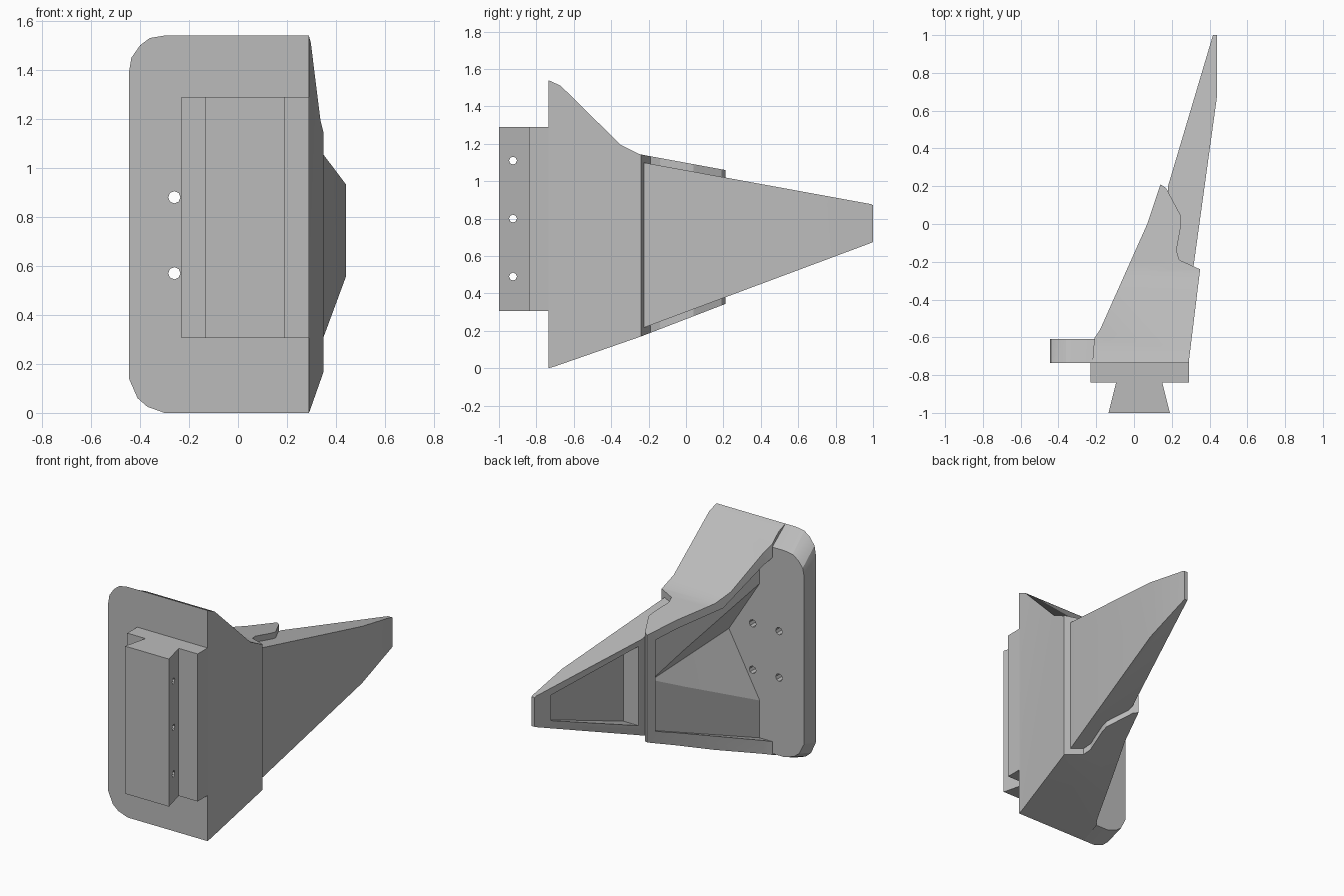
import bpy, bmesh, math
from mathutils import Vector, Matrix

cube = bpy.data.objects.get("Cube")
if cube:
    bpy.data.objects.remove(cube)

grey = bpy.data.materials.new("plain grey")
grey.use_nodes = True
grey.diffuse_color = (0.5, 0.5, 0.5, 1)
grey.node_tree.nodes["Principled BSDF"].inputs["Base Color"].default_value = (0.5, 0.5, 0.5, 1)


def finish(name, bm):
    bmesh.ops.recalc_face_normals(bm, faces=bm.faces)
    mesh = bpy.data.meshes.new(name)
    bm.to_mesh(mesh)
    bm.free()
    mesh.materials.append(grey)
    obj = bpy.data.objects.new(name, mesh)
    bpy.context.collection.objects.link(obj)
    return obj


def loft(name, start, end):
    """Solid between two matching outlines of 3D points."""
    bm = bmesh.new()
    a = [bm.verts.new(p) for p in start]
    b = [bm.verts.new(p) for p in end]
    bm.faces.new(a)
    bm.faces.new(b)
    for i in range(len(a)):
        j = (i + 1) % len(a)
        bm.faces.new((a[i], a[j], b[j], b[i]))
    return finish(name, bm)


def plan_prism(name, pts, z0, z1):
    return loft(name, [(x, y, z0) for x, y in pts], [(x, y, z1) for x, y in pts])


def side_prism(name, pts, near, far):
    """Side outline (y, z) swept between two x positions given as functions of y."""
    return loft(name, [(near(y), y, z) for y, z in pts], [(far(y), y, z) for y, z in pts])


def hull(name, pts):
    bm = bmesh.new()
    for p in pts:
        bm.verts.new(p)
    bmesh.ops.convex_hull(bm, input=bm.verts)
    return finish(name, bm)


def hole(centre, axis, radius, depth):
    bm = bmesh.new()
    turn = Matrix.Rotation(math.pi / 2, 4, axis)
    bmesh.ops.create_cone(bm, cap_ends=True, segments=8, radius1=radius, radius2=radius,
                          depth=depth, matrix=Matrix.Translation(Vector(centre)) @ turn)
    return finish("hole_cutter", bm)


def combine(obj, tool, operation):
    """Apply a boolean and discard the helper."""
    tool.hide_render = True
    mod = obj.modifiers.new("cut", "BOOLEAN")
    mod.operation, mod.object, mod.solver = operation, tool, "EXACT"
    bpy.context.view_layer.update()
    result = bpy.data.meshes.new_from_object(obj.evaluated_get(bpy.context.evaluated_depsgraph_get()))
    obj.modifiers.clear()
    obj.data = result
    bpy.data.objects.remove(tool)


# Mounting plate: rounded on the free edge, narrowing towards the back
front = [(0.29, 0), (-0.3, 0), (-0.37, 0.025), (-0.41, 0.06), (-0.445, 0.14),
         (-0.445, 1.39), (-0.435, 1.45), (-0.4, 1.5), (-0.36, 1.53), (-0.3, 1.54), (0.29, 1.54)]
back = [(x, 0.05 + z * 0.895) for x, z in front]
plate = loft("mounting_plate", [(x, -0.735, z) for x, z in front], [(x, -0.61, z) for x, z in back])

# Body: plan shape trimmed by the sloping side outline
body = plan_prism("bracket_body", [
    (0.29, -0.73), (0.35, -0.24), (0.24, -0.19), (0.225, -0.14), (0.25, 0), (0.25, 0.04),
    (0.17, 0.19), (0.14, 0.21), (0.07, 0), (-0.18, -0.56), (-0.21, -0.605), (-0.22, -0.73)], -0.1, 1.7)
combine(body, side_prism("side_trim", [
    (-0.735, 0), (-0.7, 0.01), (-0.24, 0.17), (0.3, 0.378), (0.3, 1.043), (-0.2, 1.135),
    (-0.25, 1.145), (-0.35, 1.195), (-0.67, 1.51), (-0.735, 1.54)],
    lambda y: -0.6, lambda y: 0.6), "INTERSECT")
combine(body, plate, "UNION")

# Open pocket behind the plate: shallow recess, then a deep tapering trough
combine(body, side_prism("recess_cutter", [
    (-0.61, 0.13), (0.15, 0.4), (0.15, 1.01), (-0.3, 1.1), (-0.61, 1.36)],
    lambda y: 0.345 * y - 0.3, lambda y: 0.345 * y + 0.093), "DIFFERENCE")
combine(body, hull("trough_cutter", [
    (-0.2, -0.61, 0.34), (-0.117, -0.61, 0.38), (0.11, -0.61, 0.8), (-0.117, -0.61, 1.16), (-0.2, -0.61, 1.2),
    (0.05, 0.13, 0.56), (0.145, 0.13, 0.74), (0.05, 0.13, 0.9)]), "DIFFERENCE")
for x in (-0.26, -0.065):
    for z in (0.57, 0.88):
        combine(body, hole((x, -0.67, z), "X", 0.025, 0.2), "DIFFERENCE")

# Tapering arm, nested in the body, hollowed on its inner side
arm = plan_prism("tapered_arm", [
    (0.2, -0.21), (0.315, -0.225), (0.44, 0.68), (0.44, 1), (0.418, 1), (0.18, 0.2)], 0, 1.5)
combine(arm, side_prism("arm_trim", [(-0.23, 0.215), (0.99, 0.67), (1.01, 0.68), (1.01, 0.865), (0.99, 0.877), (-0.23, 1.1)],
                        lambda y: -0.2, lambda y: 0.8), "INTERSECT")
combine(arm, side_prism("arm_recess_cutter", [
    (0.23, 0.45), (0.88, 0.68), (0.88, 0.85), (0.23, 0.98)],
    lambda y: 0.3 * y - 0.2, lambda y: 0.16 * y + 0.265), "DIFFERENCE")

# Dovetail rail on the front, with three cross holes
rail = plan_prism("dovetail_rail", [
    (-0.23, -0.73), (0.29, -0.73), (0.29, -0.84), (0.15, -0.84), (0.19, -1),
    (-0.135, -1), (-0.095, -0.84), (-0.23, -0.84)], 0.305, 1.29)
for z in (0.49, 0.8, 1.11):
    combine(rail, hole((0.03, -0.925, z), "Y", 0.021, 0.8), "DIFFERENCE")

# Crisp edges, soft shading over the gentle bends
bpy.ops.object.select_all(action="DESELECT")
for obj in (body, arm, rail):
    obj.select_set(True)
bpy.context.view_layer.objects.active = body
bpy.ops.object.shade_smooth_by_angle(angle=math.radians(20))
